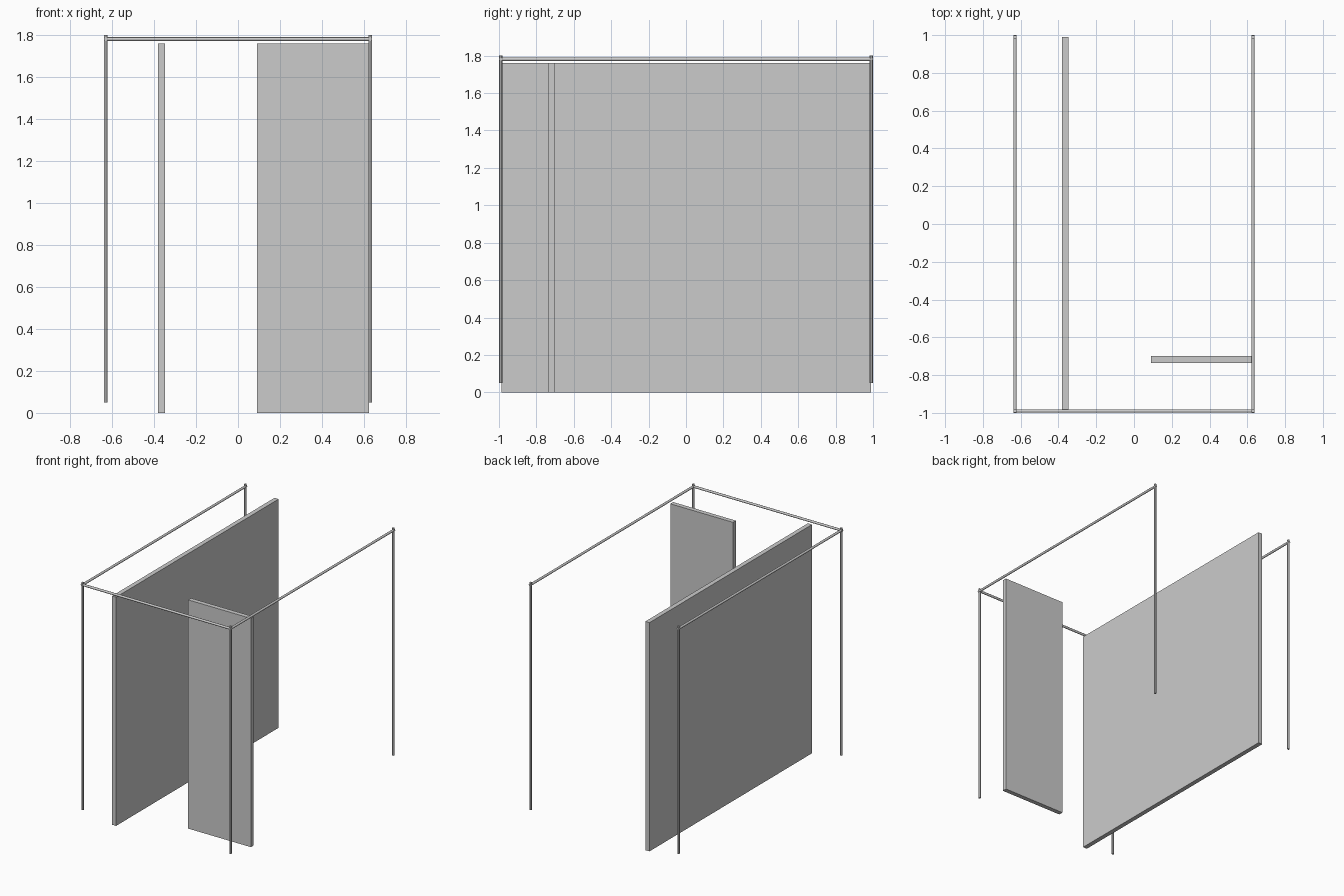
import bpy
from mathutils import Vector

if "Cube" in bpy.data.objects:
    bpy.data.objects.remove(bpy.data.objects["Cube"])

R = 0.009          # tube radius
X, Y = 0.63, 0.99  # frame half sizes
RAIL_Z = 1.781


def tube(name, a, b):
    """Thin faceted tube between two points."""
    a, b = Vector(a), Vector(b)
    d = b - a
    bpy.ops.mesh.primitive_cylinder_add(vertices=12, radius=R, depth=d.length,
                                        location=(a + b) / 2)
    o = bpy.context.object
    o.name = name
    o.rotation_euler = d.to_track_quat('Z', 'Y').to_euler()
    bpy.ops.object.shade_smooth_by_angle()
    return o


def panel(name, lo, hi):
    """Box between two opposite corners."""
    lo, hi = Vector(lo), Vector(hi)
    bpy.ops.mesh.primitive_cube_add(size=1, location=(lo + hi) / 2)
    o = bpy.context.object
    o.name = name
    o.scale = hi - lo
    bpy.ops.object.transform_apply(location=False, rotation=False, scale=True)
    return o


# Corner posts and side rails
for side, sx in (("left", -X), ("right", X)):
    for end, sy in (("front", -Y), ("back", Y)):
        tube(f"{end}_{side}_post", (sx, sy, 0.05), (sx, sy, 1.80))
    tube(f"{side}_rail", (sx, -1.0, RAIL_Z), (sx, 1.0, RAIL_Z))

# Front rail (the back stays open)
tube("front_rail", (-X - R, -Y, RAIL_Z), (X + R, -Y, RAIL_Z))

# Upright panels
panel("long_panel", (-0.382, -0.987, 0), (-0.347, 0.99, 1.76))
panel("short_panel", (0.09, -0.735, 0), (0.624, -0.70, 1.76))
